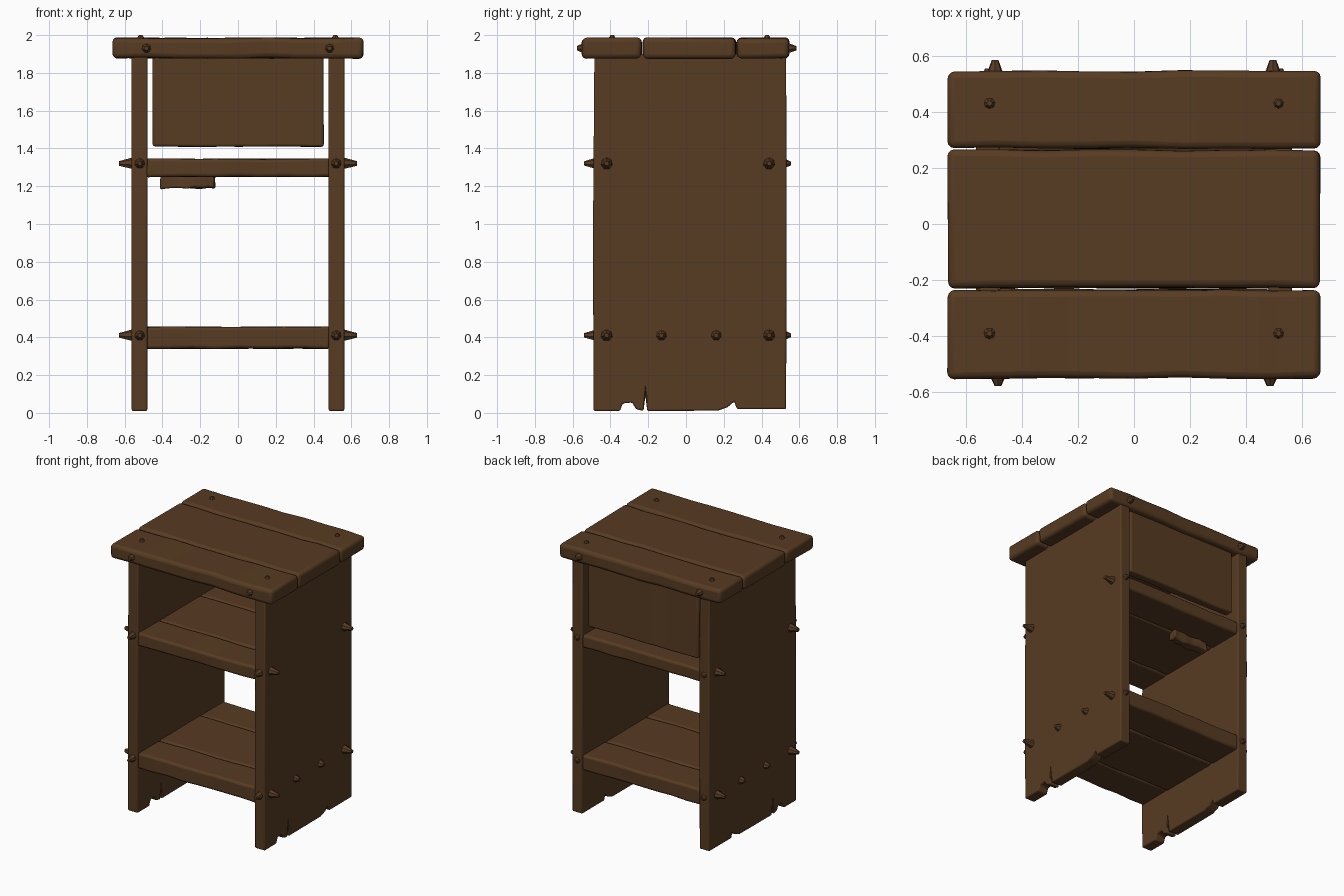
import bpy, bmesh, random
from mathutils import Vector

random.seed(4)
if "Cube" in bpy.data.objects:
    bpy.data.objects.remove(bpy.data.objects["Cube"])

wood = bpy.data.materials.new("dark brown wood")
wood.use_nodes = True
WOOD_COLOUR = (0.095, 0.044, 0.016, 1)
wood.diffuse_color = WOOD_COLOUR
bsdf = wood.node_tree.nodes["Principled BSDF"]
bsdf.inputs["Base Color"].default_value = WOOD_COLOUR
bsdf.inputs["Roughness"].default_value = 0.9


def finish(bm, name, bevel=0.0):
    """Turn a bmesh into a smooth wooden object with worn edges."""
    bmesh.ops.recalc_face_normals(bm, faces=bm.faces)
    mesh = bpy.data.meshes.new(name)
    bm.to_mesh(mesh)
    bm.free()
    mesh.materials.append(wood)
    obj = bpy.data.objects.new(name, mesh)
    bpy.context.collection.objects.link(obj)
    bpy.ops.object.select_all(action="DESELECT")
    obj.select_set(True)
    bpy.context.view_layer.objects.active = obj
    if bevel:
        mod = obj.modifiers.new("worn edges", "BEVEL")
        mod.width = bevel
        mod.segments = 3
        mod.limit_method = "ANGLE"
        mod.angle_limit = 0.7
    bpy.ops.object.shade_smooth_by_angle(angle=0.6)
    return obj


def plank(name, x, y, z, bevel=0.02, wobble=0.004):
    """Board between the given ranges, cut along x and made slightly uneven."""
    bm = bmesh.new()
    bmesh.ops.create_cube(bm, size=1)
    for v in bm.verts:
        v.co = [lo + (c + 0.5) * (hi - lo) for c, (lo, hi) in zip(v.co, (x, y, z))]
    for i in range(1, 8):
        cut = x[0] + (x[1] - x[0]) * i / 8
        bmesh.ops.bisect_plane(bm, geom=bm.verts[:] + bm.edges[:] + bm.faces[:],
                               plane_co=(cut, 0, 0), plane_no=(1, 0, 0))
    for v in bm.verts:
        v.co += Vector([random.uniform(-wobble, wobble) for _ in range(3)])
    return finish(bm, name, bevel)


def spike(name, base, direction, length=0.08, radius=0.03):
    """Blunt wooden peg pointing out of a board."""
    bm = bmesh.new()
    bmesh.ops.create_cone(bm, cap_ends=True, segments=7, radius1=radius,
                          radius2=radius * 0.35, depth=length)
    d = Vector(direction)
    bmesh.ops.transform(bm, verts=bm.verts, matrix=d.to_track_quat("Z", "Y").to_matrix().to_4x4())
    bmesh.ops.translate(bm, verts=bm.verts, vec=Vector(base) + d * length / 2)
    return finish(bm, name)


# Table top: three boards
for name, y in (("front", (-0.55, -0.236)), ("middle", (-0.228, 0.263)), ("back", (0.27, 0.545))):
    plank("top_board_" + name, (-0.663, 0.663), y, (1.878, 1.985), 0.024)

# Side panels with chipped lower edges
side_profile = [(-0.49, 0.01), (-0.35, 0.01), (-0.335, 0.05), (-0.285, 0.055), (-0.265, 0.02),
                (-0.225, 0.01), (-0.215, 0.09), (-0.205, 0.01), (0.17, 0.012), (0.22, 0.03),
                (0.255, 0.06), (0.27, 0.02), (0.53, 0.02), (0.533, 1.0), (0.53, 1.9),
                (-0.485, 1.9), (-0.492, 1.0)]
for name, side in (("left", 1), ("right", -1)):
    bm = bmesh.new()
    face = bm.faces.new([bm.verts.new((side * 0.48, y, z)) for y, z in side_profile])
    ext = bmesh.ops.extrude_face_region(bm, geom=[face])
    bmesh.ops.translate(bm, vec=(side * 0.083, 0, 0),
                        verts=[g for g in ext["geom"] if isinstance(g, bmesh.types.BMVert)])
    finish(bm, "side_panel_" + name, 0.014)

# Shelves: three boards each
for shelf, low, high in (("lower_shelf", 0.34, 0.455), ("upper_shelf", 1.25, 1.345)):
    for name, y in (("front", (-0.485, -0.232)), ("middle", (-0.228, 0.25)), ("back", (0.254, 0.522))):
        plank(shelf + "_" + name, (-0.49, 0.49), y, (low, high), 0.016, 0.003)

# Back panel and the loose splinter under the upper shelf
plank("back_panel", (-0.453, 0.453), (0.44, 0.505), (1.41, 1.885), 0.012, 0.002)
plank("loose_splinter", (-0.41, -0.125), (0.22, 0.29), (1.19, 1.26), 0.01, 0.01)

# Pegs along the sides
for name, side in (("left", 1), ("right", -1)):
    for z, spots in ((0.41, (-0.42, -0.13, 0.16, 0.44)), (1.32, (-0.42, 0.44))):
        for y in spots:
            reach = 0.085 if abs(y) > 0.3 else 0.05
            spike("side_peg_" + name, (side * 0.545, y, z), (side, 0, 0), reach, 0.036)
        # Pegs in the front and back edges of the side panels
        spike("front_peg_" + name, (side * 0.52, -0.475, z), (0, -1, 0), 0.066, 0.032)
        spike("back_peg_" + name, (side * 0.52, 0.515, z), (0, 1, 0), 0.04, 0.03)
    # Pegs in the table top
    spike("top_front_peg_" + name, (side * 0.485, -0.53, 1.93), (0, -1, 0), 0.048, 0.034)
    spike("top_back_peg_" + name, (side * 0.495, 0.525, 1.93), (0, 1, 0), 0.06, 0.034)
    for y in (-0.39, 0.43):
        spike("top_peg_" + name, (side * 0.515, y, 1.97), (0, 0, 1), 0.03, 0.028)
